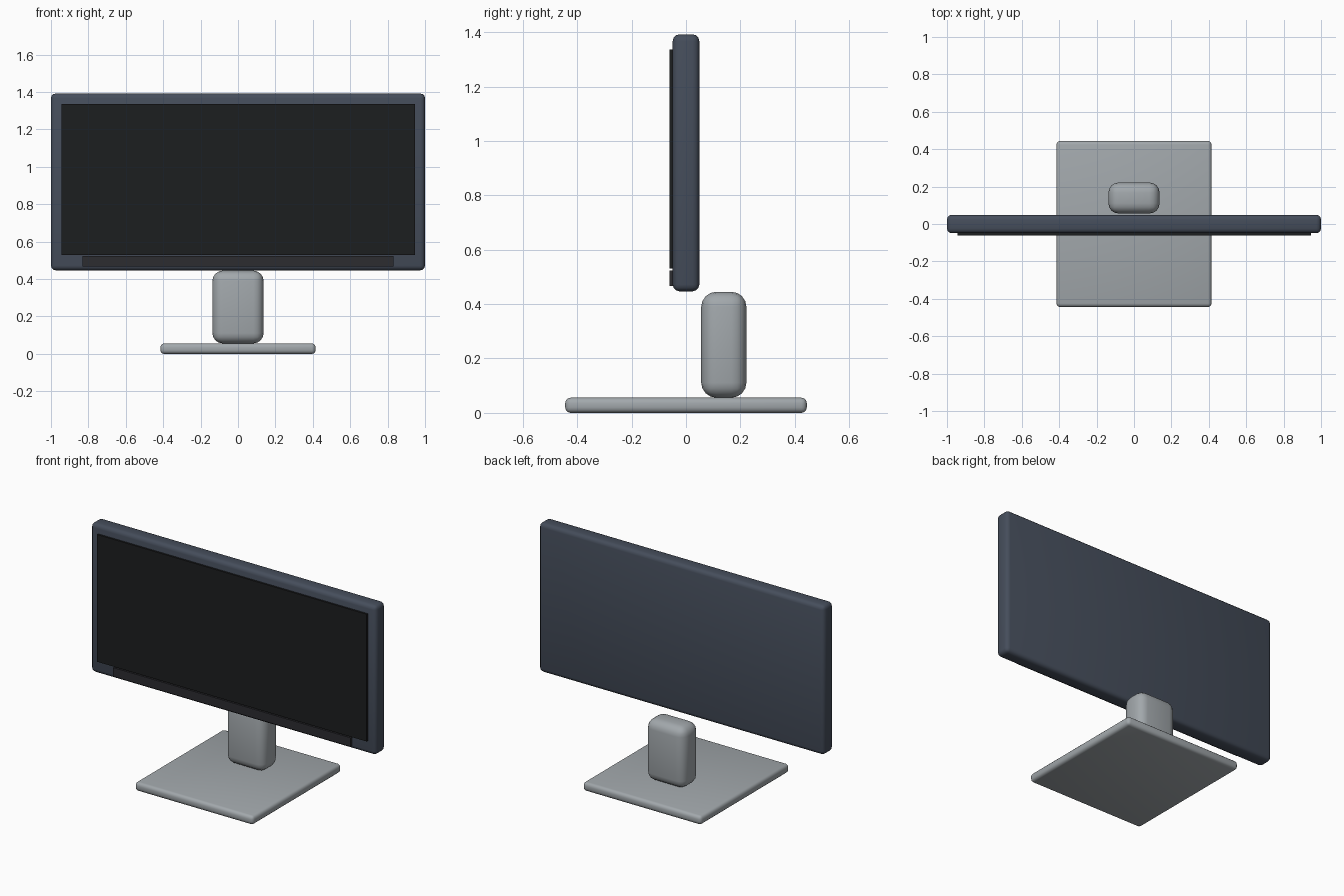
import bpy
import math

if "Cube" in bpy.data.objects:
    bpy.data.objects.remove(bpy.data.objects["Cube"])


def material(name, color):
    mat = bpy.data.materials.new(name)
    mat.diffuse_color = (*color, 1)
    mat.use_nodes = True
    mat.node_tree.nodes["Principled BSDF"].inputs["Base Color"].default_value = mat.diffuse_color
    return mat


def box(name, x, y, z, bevel=0, segments=3, mat=None):
    """Box from (min, max) extents with optional rounded edges."""
    spans = (x, y, z)
    bpy.ops.mesh.primitive_cube_add(size=1, location=[(a + b) / 2 for a, b in spans])
    obj = bpy.context.object
    obj.name = name
    obj.scale = [b - a for a, b in spans]
    bpy.ops.object.transform_apply(location=False, rotation=False, scale=True)
    if bevel:
        mod = obj.modifiers.new("rounded_edges", "BEVEL")
        mod.width = bevel
        mod.segments = segments
        bpy.ops.object.modifier_apply(modifier=mod.name)
        bpy.ops.object.shade_smooth_by_angle(angle=math.radians(40))
    if mat:
        obj.data.materials.append(mat)
    return obj


casing_mat = material("casing_blue_grey", (0.06, 0.075, 0.105))
screen_mat = material("screen_black", (0.012, 0.013, 0.014))
strip_mat = material("strip_dark", (0.025, 0.025, 0.03))
stand_mat = material("stand_grey", (0.36, 0.39, 0.41))

# Display: casing with screen and lower strip on its front
box("casing", (-1, 1), (-0.049, 0.049), (0.447, 1.392), 0.025, 3, casing_mat)
box("screen", (-0.945, 0.945), (-0.061, -0.045), (0.53, 1.336), 0, mat=screen_mat)
box("lower_strip", (-0.832, 0.832), (-0.061, -0.045), (0.467, 0.523), 0, mat=strip_mat)

# Stand: neck behind the display, on a flat base
box("stand_neck", (-0.137, 0.137), (0.056, 0.222), (0.056, 0.445), 0.055, 4, stand_mat)
box("stand_base", (-0.415, 0.415), (-0.444, 0.444), (0, 0.056), 0.02, 3, stand_mat)
